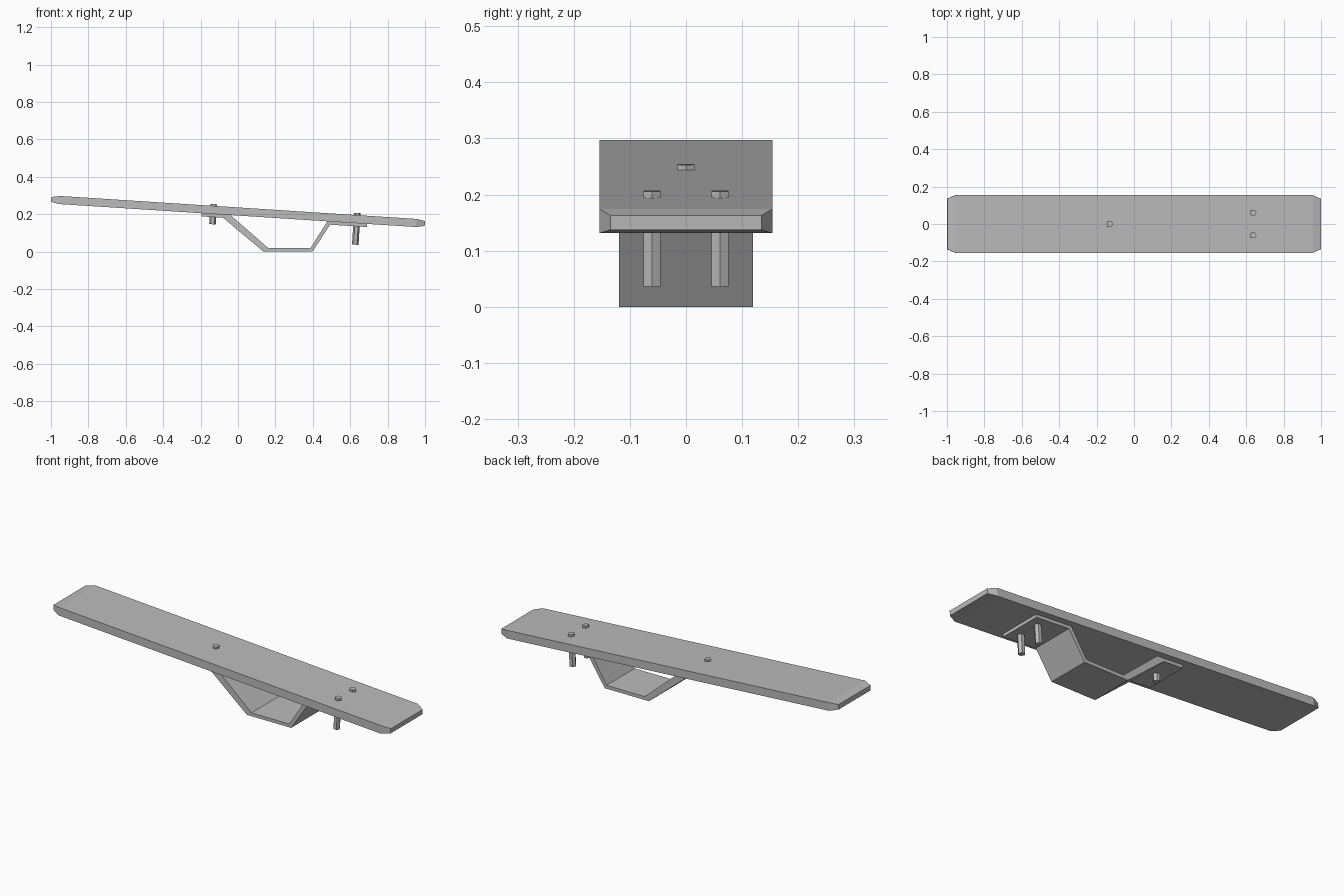
import bpy, bmesh, math
from mathutils import Matrix, Vector

old = bpy.data.objects.get("Cube")
if old:
    bpy.data.objects.remove(old, do_unlink=True)

grey = bpy.data.materials.new("plain grey")
grey.use_nodes = True
GREY = (0.5, 0.5, 0.5, 1)
grey.diffuse_color = GREY
grey.node_tree.nodes["Principled BSDF"].inputs["Base Color"].default_value = GREY

# Frame of the sloping board: its centre and its tilt
SLOPE = 0.0644
MID_Z = 0.2143
TILT = Matrix.Translation((0, 0, MID_Z)) @ Matrix.Rotation(math.atan(SLOPE), 4, 'Y')


def finish(name, bm, matrix=None):
    bmesh.ops.recalc_face_normals(bm, faces=bm.faces)
    mesh = bpy.data.meshes.new(name)
    bm.to_mesh(mesh)
    bm.free()
    mesh.materials.append(grey)
    obj = bpy.data.objects.new(name, mesh)
    if matrix:
        obj.matrix_world = matrix
    bpy.context.collection.objects.link(obj)
    return obj


def loft(name, rings, matrix=None):
    """Skin a list of point rings and cap both ends."""
    bm = bmesh.new()
    loops = [[bm.verts.new(p) for p in ring] for ring in rings]
    for a, b in zip(loops, loops[1:]):
        for i in range(len(a)):
            j = (i + 1) % len(a)
            bm.faces.new((a[i], a[j], b[j], b[i]))
    bm.faces.new(loops[0])
    bm.faces.new(loops[-1])
    return finish(name, bm, matrix)


# Board: rectangular plank tapering at both ends
def section(x, w, h):
    return [(x, -w, -h), (x, w, -h), (x, w, h), (x, -w, h)]


FULL, END = (0.154, 0.0217), (0.135, 0.013)
loft("board", [section(-1.001, *END), section(-0.957, *FULL),
               section(0.957, *FULL), section(1.001, *END)], TILT)


# Bracket: bent strip under the board
def under(x, drop=0.0):
    return (x, MID_Z - 0.0217 - SLOPE * x - drop)


T = 0.017
profile = [under(-0.195), under(-0.04), (0.163, 0.018), (0.387, 0.018),
           under(0.478), under(0.69), under(0.69, T), under(0.493, T),
           (0.398, 0), (0.136, 0), under(-0.08, T), under(-0.195, T)]
loft("bracket", [[(x, y, z) for x, z in profile] for y in (-0.119, 0.119)])


# Bolts: hexagonal rods passing square through the board
def bolt(name, x, y, bottom, top):
    bm = bmesh.new()
    bmesh.ops.create_cone(bm, cap_ends=True, segments=6, radius1=0.0175,
                          radius2=0.0175, depth=top - bottom)
    bmesh.ops.rotate(bm, verts=bm.verts, matrix=Matrix.Rotation(math.pi / 6, 3, 'Z'))
    # Put a pair of corners on the x axis
    if max(v.co.x for v in bm.verts) < 0.017:
        bmesh.ops.rotate(bm, verts=bm.verts, matrix=Matrix.Rotation(math.pi / 6, 3, 'Z'))
    bmesh.ops.translate(bm, verts=bm.verts, vec=Vector((x, y, (top + bottom) / 2)))
    finish(name, bm, TILT)


bolt("middle_bolt", -0.132, 0, -0.077, 0.031)
for side, y in (("left", 0.061), ("right", -0.061)):
    bolt(side + "_end_bolt", 0.637, y, -0.137, 0.033)
